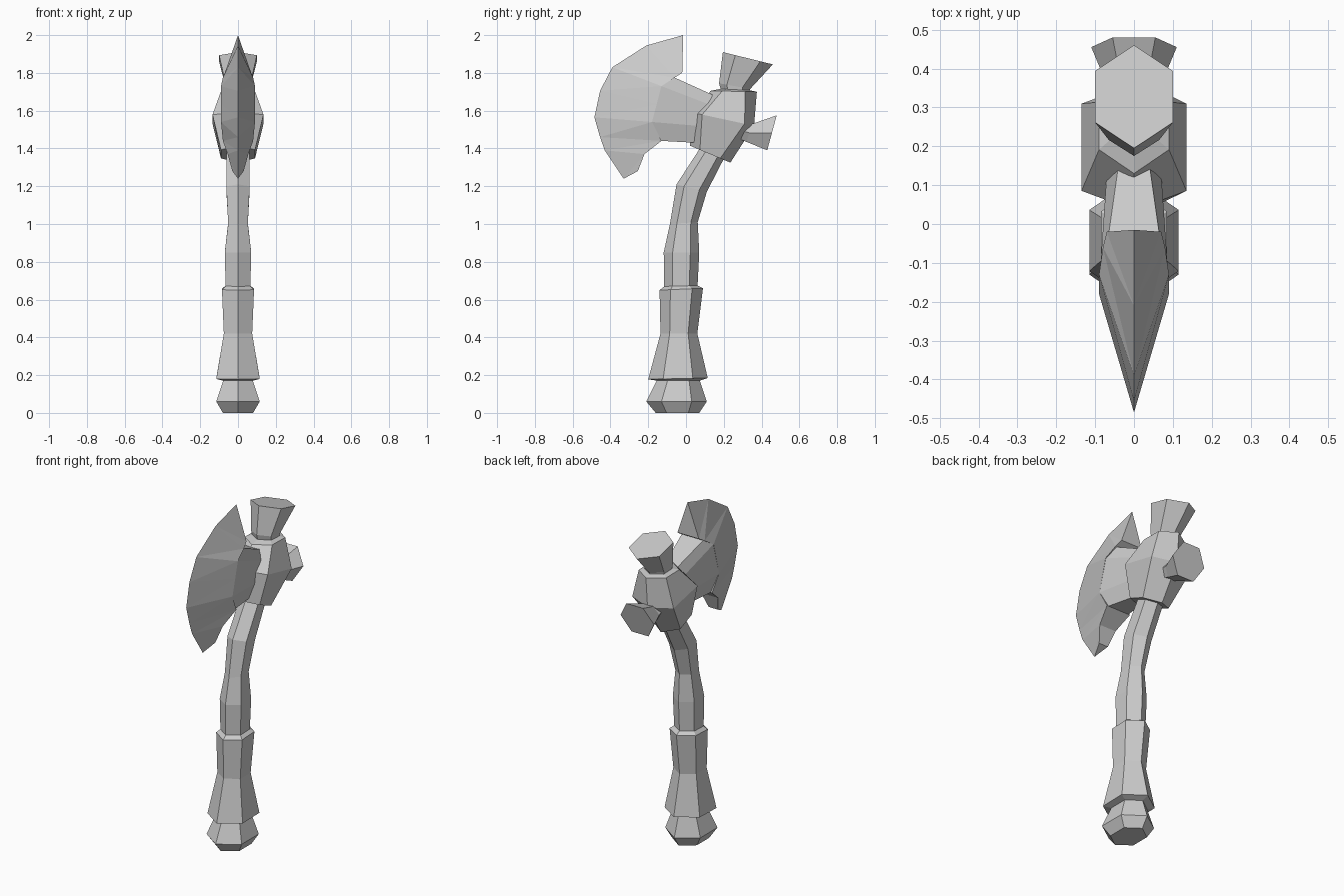
import bpy, bmesh
from mathutils import Vector

if "Cube" in bpy.data.objects:
    bpy.data.objects.remove(bpy.data.objects["Cube"], do_unlink=True)

grey = bpy.data.materials.new("plain grey")
grey.use_nodes = True
colour = (0.6, 0.6, 0.6, 1)
grey.diffuse_color = colour
grey.node_tree.nodes["Principled BSDF"].inputs["Base Color"].default_value = colour


def hexagon(front, back, half_width, flat=0.5):
    """Six points with corners at front and back (y, z) and flat sides."""
    a, b = Vector((0, *front)), Vector((0, *back))
    x = Vector((half_width, 0, 0))
    p, q = a.lerp(b, (1 - flat) / 2), a.lerp(b, (1 + flat) / 2)
    return [a, p + x, q + x, b, q - x, p - x]


def side_hexagon(top, bottom, half_width):
    """Six points with corners at left and right and flat top and bottom."""
    a, b = Vector((0, *top)), Vector((0, *bottom))
    x = Vector((half_width, 0, 0))
    m = (a + b) / 2
    return [a - x / 2, a + x / 2, m + x, b + x / 2, b - x / 2, m - x]


def finish(name, bm):
    bmesh.ops.remove_doubles(bm, verts=bm.verts, dist=0.0001)
    bmesh.ops.recalc_face_normals(bm, faces=bm.faces)
    mesh = bpy.data.meshes.new(name)
    bm.to_mesh(mesh)
    bm.free()
    mesh.materials.append(grey)
    obj = bpy.data.objects.new(name, mesh)
    bpy.context.collection.objects.link(obj)
    return obj


def loft(name, rings):
    """Skin a row of rings and cap both ends."""
    bm = bmesh.new()
    rows = [[bm.verts.new(p) for p in ring] for ring in rings]
    for r, s in zip(rows, rows[1:]):
        for i in range(len(r)):
            j = (i + 1) % len(r)
            bm.faces.new((r[i], r[j], s[j], s[i]))
    bm.faces.new(rows[0])
    bm.faces.new(rows[-1])
    return finish(name, bm)


def mirrored(half):
    """Closed ring from half of a section running top to bottom (x, y, z)."""
    return [Vector(p) for p in half] + [Vector((-x, y, z)) for x, y, z in reversed(half)]


# Handle: pommel, flared grip and bent shaft
loft("pommel", [
    hexagon((-0.16, 0), (0.07, 0), 0.08),
    hexagon((-0.21, 0.06), (0.11, 0.06), 0.115),
    hexagon((-0.15, 0.18), (0.07, 0.18), 0.075)])
loft("grip", [
    hexagon((-0.15, 0.17), (0.07, 0.17), 0.075),
    hexagon((-0.2, 0.178), (0.115, 0.185), 0.115),
    hexagon((-0.135, 0.42), (0.06, 0.42), 0.075),
    hexagon((-0.14, 0.65), (0.09, 0.66), 0.085),
    hexagon((-0.115, 0.67), (0.06, 0.675), 0.065)])
loft("shaft", [
    hexagon((-0.115, 0.65), (0.06, 0.65), 0.065),
    hexagon((-0.118, 0.85), (0.07, 0.85), 0.07),
    hexagon((-0.085, 1.0), (0.062, 1.01), 0.052),
    hexagon((-0.05, 1.21), (0.11, 1.17), 0.062),
    hexagon((0.08, 1.41), (0.2, 1.345), 0.06)])

# Head socket and the two flared knobs
loft("socket", [
    hexagon((0.02, 1.415), (0.235, 1.325), 0.09),
    hexagon((0.035, 1.59), (0.36, 1.52), 0.135, 0.69),
    hexagon((0.13, 1.705), (0.375, 1.7), 0.09),
    hexagon((0.18, 1.715), (0.33, 1.71), 0.06)])
loft("top_knob", [
    hexagon((0.19, 1.69), (0.33, 1.68), 0.06),
    hexagon((0.175, 1.745), (0.34, 1.715), 0.065),
    hexagon((0.195, 1.91), (0.46, 1.845), 0.1)])
loft("back_knob", [
    side_hexagon((0.28, 1.545), (0.26, 1.46), 0.055),
    side_hexagon((0.35, 1.53), (0.32, 1.435), 0.06),
    side_hexagon((0.48, 1.575), (0.43, 1.39), 0.11)])

# Neck joining the socket to the blade
loft("blade_neck", [
    mirrored([(0.04, 0.15, 1.68), (0.07, 0.13, 1.63), (0.07, 0.06, 1.52), (0.04, 0.05, 1.43)]),
    mirrored([(0.07, -0.06, 1.775), (0.088, -0.13, 1.73), (0.09, -0.18, 1.54), (0.07, -0.13, 1.44)])])

# Wedge blade: thick rim (x, y, z) tapering to a curved cutting edge (y, z)
rim = [(0.07, -0.02, 1.8), (0.08, -0.06, 1.775), (0.09, -0.13, 1.73), (0.09, -0.18, 1.54),
       (0.08, -0.13, 1.44), (0.055, -0.22, 1.37), (0.03, -0.255, 1.28)]
edge = [(-0.015, 2.0), (-0.21, 1.945), (-0.39, 1.83), (-0.485, 1.565),
        (-0.455, 1.46), (-0.43, 1.39), (-0.33, 1.24)]
edge.insert(3, (-0.455, 1.705))
rim.insert(3, (0.09, -0.155, 1.635))
bm = bmesh.new()
cut = [bm.verts.new((0, y, z)) for y, z in edge]
left = [bm.verts.new(p) for p in rim]
right = [bm.verts.new((-x, y, z)) for x, y, z in rim]
for i in range(len(rim) - 1):
    bm.faces.new((left[i], left[i + 1], right[i + 1], right[i]))
    for side in (left, right):
        bm.faces.new((side[i], side[i + 1], cut[i + 1]))
        bm.faces.new((side[i], cut[i + 1], cut[i]))
for i in (0, -1):
    bm.faces.new((left[i], right[i], cut[i]))
finish("blade", bm)
